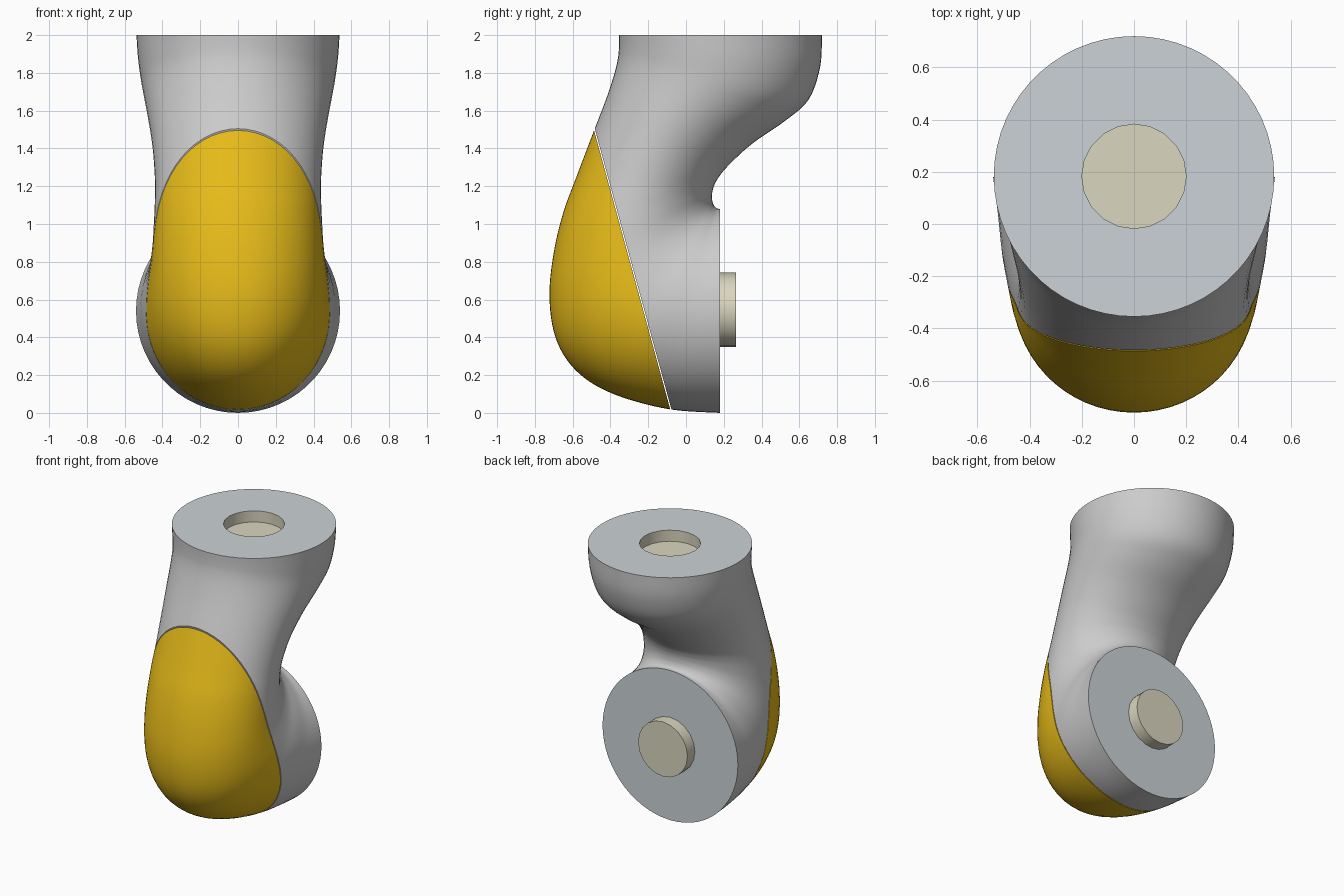
import bpy, bmesh, math
from mathutils import Vector

if "Cube" in bpy.data.objects:
    bpy.data.objects.remove(bpy.data.objects["Cube"])

N = 60          # points around each section
STEPS = 5       # interpolated sections per span

# Sections fanning from the back disc to the top disc:
# (front y, front z, rear y, rear z, half width)
ROWS = [
    (0.18, 0.00, 0.18, 1.08, 0.54),
    (-0.08, 0.018, 0.163, 1.083, 0.522),
    (-0.33, 0.08, 0.15, 1.095, 0.508),
    (-0.51, 0.165, 0.143, 1.11, 0.49),
    (-0.63, 0.28, 0.139, 1.125, 0.476),
    (-0.70, 0.43, 0.138, 1.14, 0.463),
    (-0.723, 0.63, 0.138, 1.155, 0.452),
    (-0.70, 0.85, 0.140, 1.172, 0.445),
    (-0.65, 1.06, 0.146, 1.195, 0.440),
    (-0.58, 1.25, 0.165, 1.235, 0.440),
    (-0.485, 1.50, 0.22, 1.305, 0.452),
    (-0.42, 1.67, 0.35, 1.425, 0.474),
    (-0.378, 1.80, 0.53, 1.55, 0.498),
    (-0.36, 1.88, 0.65, 1.66, 0.515),
    (-0.355, 1.94, 0.71, 1.83, 0.53),
    (-0.355, 2.00, 0.72, 2.00, 0.5375),
]


def material(name, rgb):
    m = bpy.data.materials.new(name)
    m.diffuse_color = (*rgb, 1)
    m.use_nodes = True
    m.node_tree.nodes["Principled BSDF"].inputs["Base Color"].default_value = m.diffuse_color
    return m


GREY = material("grey", (0.60, 0.60, 0.60))
PLATE = material("plate", (0.60, 0.65, 0.67))
YELLOW = material("yellow", (0.80, 0.50, 0.01))
BEIGE = material("beige", (0.70, 0.67, 0.52))


def catmull(a, b, c, d, t):
    return [0.5 * (2 * q + (r - p) * t + (2 * p - 5 * q + 4 * r - s) * t * t
                   + (3 * q - p - 3 * r + s) * t ** 3)
            for p, q, r, s in zip(a, b, c, d)]


def sections():
    last = len(ROWS) - 1
    for i in range(last):
        pts = [ROWS[max(0, min(last, i + k))] for k in (-1, 0, 1, 2)]
        for s in range(STEPS):
            yield catmull(*pts, s / STEPS)
    yield ROWS[-1]


def make_object(name, bm, mats, angle=35):
    bmesh.ops.recalc_face_normals(bm, faces=bm.faces[:])
    me = bpy.data.meshes.new(name)
    bm.to_mesh(me)
    bm.free()
    for m in mats:
        me.materials.append(m)
    ob = bpy.data.objects.new(name, me)
    bpy.context.collection.objects.link(ob)
    bpy.ops.object.select_all(action='DESELECT')
    ob.select_set(True)
    bpy.context.view_layer.objects.active = ob
    bpy.ops.object.shade_smooth_by_angle(angle=math.radians(angle))
    return ob


def elbow_mesh():
    bm = bmesh.new()
    rings = []
    for fy, fz, by, bz, w in sections():
        front, rear = Vector((0, fy, fz)), Vector((0, by, bz))
        mid, half = (front + rear) / 2, (front - rear) / 2
        ring = []
        for k in range(N):
            a = 2 * math.pi * k / N
            ring.append(bm.verts.new(mid + half * math.cos(a) + Vector((w * math.sin(a), 0, 0))))
        rings.append(ring)
    for r0, r1 in zip(rings, rings[1:]):
        for k in range(N):
            j = (k + 1) % N
            bm.faces.new((r0[k], r0[j], r1[j], r1[k]))
    # rear mounting face
    bm.faces.new(rings[0]).material_index = 1
    # top mounting face with a recessed socket
    n = N // 3
    rim, floor = [[bm.verts.new((0.2 * math.sin(2 * math.pi * k / n),
                                 0.1825 - 0.2 * math.cos(2 * math.pi * k / n), z))
                   for k in range(n)] for z in (2.0, 1.92)]
    top = rings[-1]
    for k in range(n):
        j = (k + 1) % n
        f = bm.faces.new((rim[k], rim[j], top[3 * j], top[3 * k + 2], top[3 * k + 1], top[3 * k]))
        f.material_index = 1
        bm.faces.new((rim[k], rim[j], floor[j], floor[k])).material_index = 2
    bm.faces.new(floor).material_index = 2
    return bm


def split(bm, gap, keep_front):
    # slanted seam between housing and front cover
    p0, p1 = Vector((0, -0.485, 1.5)), Vector((0, -0.08, 0.018))
    d = (p1 - p0).normalized()
    normal = Vector((0, d.z, -d.y))          # points to the front
    if normal.y > 0:
        normal = -normal
    geom = bm.verts[:] + bm.edges[:] + bm.faces[:]
    res = bmesh.ops.bisect_plane(bm, geom=geom, plane_co=p0 + normal * gap, plane_no=normal,
                                 clear_outer=not keep_front, clear_inner=keep_front)
    edges = [e for e in res["geom_cut"] if isinstance(e, bmesh.types.BMEdge)]
    bmesh.ops.contextual_create(bm, geom=edges)


# grey elbow housing
bm = elbow_mesh()
split(bm, -0.003, False)
make_object("elbow_housing", bm, [GREY, PLATE, BEIGE])

# yellow front cover
bm = elbow_mesh()
split(bm, 0.003, True)
make_object("front_cover", bm, [YELLOW])

# round peg on the rear face
bpy.ops.mesh.primitive_cylinder_add(vertices=20, radius=0.197, depth=0.095,
                                    location=(0, 0.2175, 0.545),
                                    rotation=(math.pi / 2, 0, 0))
peg = bpy.context.object
peg.name = "rear_peg"
peg.data.materials.append(BEIGE)
bpy.ops.object.shade_smooth_by_angle(angle=math.radians(35))
